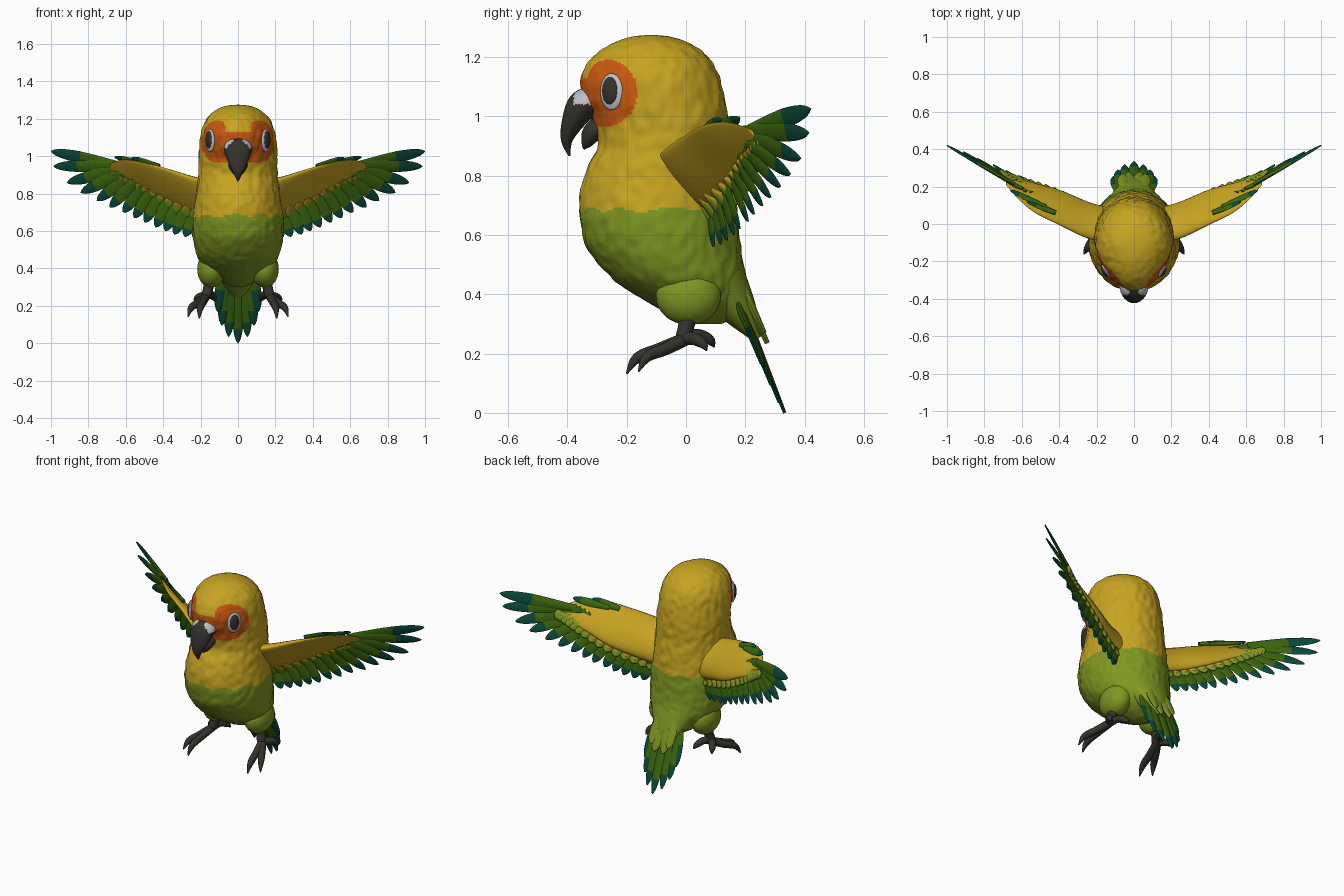
import bpy, bmesh, math
from mathutils import Vector as V, Matrix, noise

if "Cube" in bpy.data.objects:
    bpy.data.objects.remove(bpy.data.objects["Cube"])

# Materials
COLS = [("yellow", (.57, .37, .015)), ("light_green", (.215, .31, .016)), ("leaf_green", (.045, .135, .004)),
        ("teal", (.003, .07, .043)), ("orange", (.61, .1, .005)), ("charcoal", (.035, .032, .025)),
        ("pale_grey", (.52, .52, .55))]
MATS = []
for n, c in COLS:
    m = bpy.data.materials.new(n)
    m.diffuse_color = (*c, 1)
    m.use_nodes = True
    m.node_tree.nodes["Principled BSDF"].inputs["Base Color"].default_value = m.diffuse_color
    MATS.append(m)
YEL, LIME, LEAF, TEAL, ORANGE, DARK, PALE = range(7)


def loft(bm, rings, mat):
    """Skin a list of closed rings; mat is an index or a rule (face centre, ring number)."""
    vs = [[bm.verts.new(p) for p in r] for r in rings]
    n = len(vs[0])
    faces = [(bm.faces.new((a[j], a[(j + 1) % n], b[(j + 1) % n], b[j])), i)
             for i, (a, b) in enumerate(zip(vs, vs[1:])) for j in range(n)]
    faces += [(bm.faces.new(vs[0]), 0), (bm.faces.new(vs[-1]), len(vs) - 2)]
    for f, i in faces:
        f.material_index = mat(f.calc_center_median(), i) if callable(mat) else mat


def finish(name, bm, mirror=False, angle=50):
    bmesh.ops.recalc_face_normals(bm, faces=bm.faces[:])
    me = bpy.data.meshes.new(name)
    bm.to_mesh(me)
    bm.free()
    for m in MATS:
        me.materials.append(m)
    ob = bpy.data.objects.new(name, me)
    bpy.context.collection.objects.link(ob)
    bpy.ops.object.select_all(action='DESELECT')
    ob.select_set(True)
    bpy.context.view_layer.objects.active = ob
    bpy.ops.object.shade_smooth_by_angle(angle=math.radians(angle))
    if mirror:
        ob.modifiers.new("mirror", 'MIRROR').use_mirror_merge = False
    return ob


def spline(pts, t):
    """Catmull-Rom through equal-length tuples, t in 0..1."""
    s = t * (len(pts) - 1)
    i = min(int(s), len(pts) - 2)
    f = s - i
    g = lambda k: pts[max(0, min(len(pts) - 1, k))]
    return [b + .5 * f * (c - a + f * (2 * a - 5 * b + 4 * c - d + f * (3 * (b - c) + d - a)))
            for a, b, c, d in zip(g(i - 1), g(i), g(i + 1), g(i + 2))]


def tube(bm, pts, mat, steps=14, n=16):
    """Elliptical tube; each point is (x, y, z, side radius, other radius)."""
    rings = []
    for k in range(steps + 1):
        t = k / steps
        p = spline(pts, t)
        d = (V(spline(pts, min(1, t + .01))[:3]) - V(spline(pts, max(0, t - .01))[:3])).normalized()
        a = (V((1, 0, 0)) - d * d.x).normalized()
        b = d.cross(a)
        rings.append([V(p[:3]) + a * p[3] * math.cos(q) + b * p[4] * math.sin(q)
                      for q in (2 * math.pi * j / n for j in range(n))])
    loft(bm, rings, mat)


def feather(bm, root, tip, normal, half, thick, mat, end_mat=None, end_len=.05):
    d = tip - root
    c = max(.3, 1 - end_len / d.length)
    side = d.cross(normal).normalized()
    up = side.cross(d).normalized()
    ts = [0, c * .33, c * .66, c] + [c + (1 - c) * k for k in (.25, .5, .7, .85, .95, 1)]
    rings = []
    for t in ts:
        w = half * min(1, .6 + .8 * t) * max(.04, (1 - t ** 6) ** .65)
        h = thick * (1 - .6 * t)
        rings.append([root + d * t + side * w * math.cos(q) + up * h * math.sin(q)
                      for q in (math.pi * j / 4 for j in range(8))])
    loft(bm, rings, (lambda p, i: end_mat if i >= 3 else mat) if end_mat is not None else mat)


def ellipsoid(bm, loc, size, mat, rot=0):
    mtx = Matrix.Translation(loc) @ Matrix.Rotation(rot, 4, 'Z') @ Matrix.Diagonal((*size, 1))
    r = bmesh.ops.create_uvsphere(bm, u_segments=32, v_segments=20, radius=1, matrix=mtx)
    for f in {f for v in r["verts"] for f in v.link_faces}:
        f.material_index = mat


# Body and head: height, front y, back y, half width
BODY = [(.30, .02, .12, .03), (.33, -.05, .18, .09), (.38, -.14, .2, .15), (.45, -.245, .2, .21),
        (.55, -.33, .185, .238), (.65, -.358, .175, .243), (.75, -.355, .165, .23), (.83, -.33, .155, .218),
        (.90, -.297, .145, .212), (.98, -.31, .14, .21), (1.06, -.348, .13, .207), (1.14, -.35, .11, .195),
        (1.2, -.315, .075, .168), (1.245, -.25, .015, .12), (1.268, -.185, -.05, .065), (1.275, -.12, -.115, .003)]


def body_colour(p, i):
    patch = ((p.y + .262) / .098) ** 2 + ((p.z - 1.08) / .11) ** 2 < 1 and abs(p.x) > .07
    if patch or (p.y < -.25 and .965 < p.z < 1.13):
        return ORANGE
    return YEL if p.z > .685 + .008 * math.sin(p.x * 40 + p.y * 30) else LIME


rings = []
for k in range(181):
    z, f, b, w = spline(BODY, k / 180)
    ring = []
    taper = .17 * max(0, min(1, (z - .9) / .12))  # face narrows towards the beak
    for j in range(144):
        q = 2 * math.pi * j / 144
        p = V((w * math.cos(q) * (1 - taper * max(0, -math.sin(q))), (f + b) / 2 + (b - f) / 2 * math.sin(q), z))
        out = V((math.cos(q), math.sin(q), 0))
        amp = .006 * min(1, w / .15)
        ring.append(p + out * amp * noise.noise(V((p.x * 32, p.y * 32, p.z * 22))))
    rings.append(ring)
bm = bmesh.new()
loft(bm, rings, body_colour)
finish("body", bm, angle=80)

# Rump tapering over the tail
bm = bmesh.new()
tube(bm, [(0, .07, .52, .19, .1), (0, .13, .42, .135, .085), (0, .19, .33, .085, .055),
          (0, .24, .25, .03, .015)], LIME, n=32)
for x, z in ((-.06, .27), (.06, .27), (-.03, .235), (.03, .235)):
    feather(bm, V((x * .8, .18, .44)), V((x, .345 - z * .3, z)), V((0, 1, .4)), .035, .02, LIME)
finish("rump", bm)

# Tail fan
bm = bmesh.new()
for i, (x, z) in enumerate(((0, 0), (.05, .035), (.085, .095), (.105, .165))):
    for s in ((1, -1) if x else (1,)):
        off = -.004 * i
        feather(bm, V((s * x * .75, .17 + off, .41)), V((s * x, .333 - z * .4 + off, z)),
                V((0, 1, .4)), .032, .014, LEAF, TEAL, .085 if i < 3 else .13)
finish("tail_feathers", bm)

# Eyes
bm = bmesh.new()
ang = math.atan2(-.5, .86)
ellipsoid(bm, (.149, -.251, 1.083), (.014, .043, .062), PALE, ang)
ellipsoid(bm, (.153, -.255, 1.086), (.016, .031, .048), DARK, ang)
finish("eyes", bm, True)


# Beak with a pale cere on the upper sides
def beak_colour(p, i):
    return PALE if p.y > -.378 and p.z > 1.04 and abs(p.x) > .018 else DARK


bm = bmesh.new()
tube(bm, [(0, -.29, 1.05, .066, .05), (0, -.345, 1.037, .075, .054), (0, -.382, .98, .058, .038),
          (0, -.402, .92, .03, .02), (0, -.393, .866, .004, .003)], beak_colour, 40, 40)
finish("upper_beak", bm)
bm = bmesh.new()
tube(bm, [(0, -.27, .98, .05, .04), (0, -.315, .945, .05, .035), (0, -.335, .91, .03, .02),
          (0, -.345, .89, .004, .003)], DARK, 14, 24)
finish("lower_beak", bm)

# Legs
bm = bmesh.new()
ellipsoid(bm, (.143, .008, .395), (.075, .11, .098), LIME)
finish("thighs", bm, True)
bm = bmesh.new()
tube(bm, [(.15, .01, .34, .034, .034), (.16, .0, .29, .027, .027), (.17, -.01, .25, .026, .026),
          (.17, -.015, .235, .01, .01)], DARK)
TOES = [[(.17, 0, .25), (.19, -.09, .215), (.203, -.165, .185), (.207, -.2, .132)],
        [(.17, 0, .25), (.215, -.07, .215), (.25, -.13, .19), (.268, -.16, .14)],
        [(.17, -.01, .25), (.15, .04, .262), (.13, .08, .245), (.12, .095, .222)],
        [(.17, -.01, .25), (.2, .025, .25), (.22, .055, .235), (.228, .07, .21)]]
for toe in TOES:
    tube(bm, [(*p, r, r) for p, r in zip(toe, (.023, .021, .018, .003))], DARK, 12, 12)
finish("legs_and_feet", bm, True)

# Wing arm: x, top y, top z, bottom y, bottom z, half thickness
ARM = [(.12, -.10, .85, .06, .66, .08), (.25, -.075, .885, .105, .695, .066), (.4, -.005, .935, .175, .755, .046),
       (.53, .06, .97, .215, .825, .03), (.62, .135, .98, .24, .87, .016), (.685, .21, .96, .265, .90, .006)]


def arm(t):
    x, ty, tz, by, bz, h = spline(ARM, t)
    return V((x, ty, tz)), V((x, by, bz)), h


bm = bmesh.new()
rings = []
for k in range(31):
    top, bot, h = arm(k / 30)
    mid, half = (top + bot) / 2, (top - bot) / 2
    out = V((-.35, 1, .8)).normalized()
    rings.append([mid + half * math.cos(q) + out * h * math.sin(q) * (1 if math.sin(q) > 0 else .3)
                  for q in (2 * math.pi * j / 28 for j in range(28))])
loft(bm, rings, YEL)
finish("wing_arms", bm, True, 80)

# Flight feathers, rooted behind the arm, and two rows of coverts
TIPS = [(.235, .56), (.285, .568), (.34, .582), (.39, .60), (.44, .62), (.5, .645), (.555, .67), (.615, .698),
        (.685, .727), (.755, .762), (.84, .805), (.915, .857), (.985, .945), (1, 1.025)]
NORMAL = V((-.42, 1, .3)).normalized()
tip_at = lambda t: (lambda p: V((p[0], .42 - .427 * (1 - p[0]), p[1])))(spline(TIPS, t))
flight, coverts = bmesh.new(), bmesh.new()
for i in range(len(TIPS)):
    v = i / (len(TIPS) - 1)
    top, bot, h = arm(.12 + .76 * v)
    off = NORMAL * (.003 * (i % 2))
    feather(flight, top.lerp(bot, .85 - .55 * v) + off + NORMAL * .022, tip_at(v) + off * (v < 1), NORMAL,
            .034, .008, LEAF, TEAL, .045 + .14 * v ** 4)
for i in range(15):
    v = i / 14
    top, bot, h = arm(.1 + .87 * v)
    d = (tip_at(v) - bot).normalized()
    back = NORMAL * .008
    feather(coverts, top.lerp(bot, .8), bot + d * .045 + back, NORMAL, .032, .018, LIME)
    feather(coverts, top.lerp(bot, .78), bot + d * .02, NORMAL, .032, .02, YEL)

# Small feathers on the leading edge
for a, b in (((.47, .09, .95), (.66, .18, .995)), ((.42, .06, .945), (.57, .12, .99))):
    feather(flight, V(a), V(b), V((-.4, 1, .9)), .024, .012, LEAF, TEAL, .05)
finish("flight_feathers", flight, True)
finish("wing_coverts", coverts, True)
